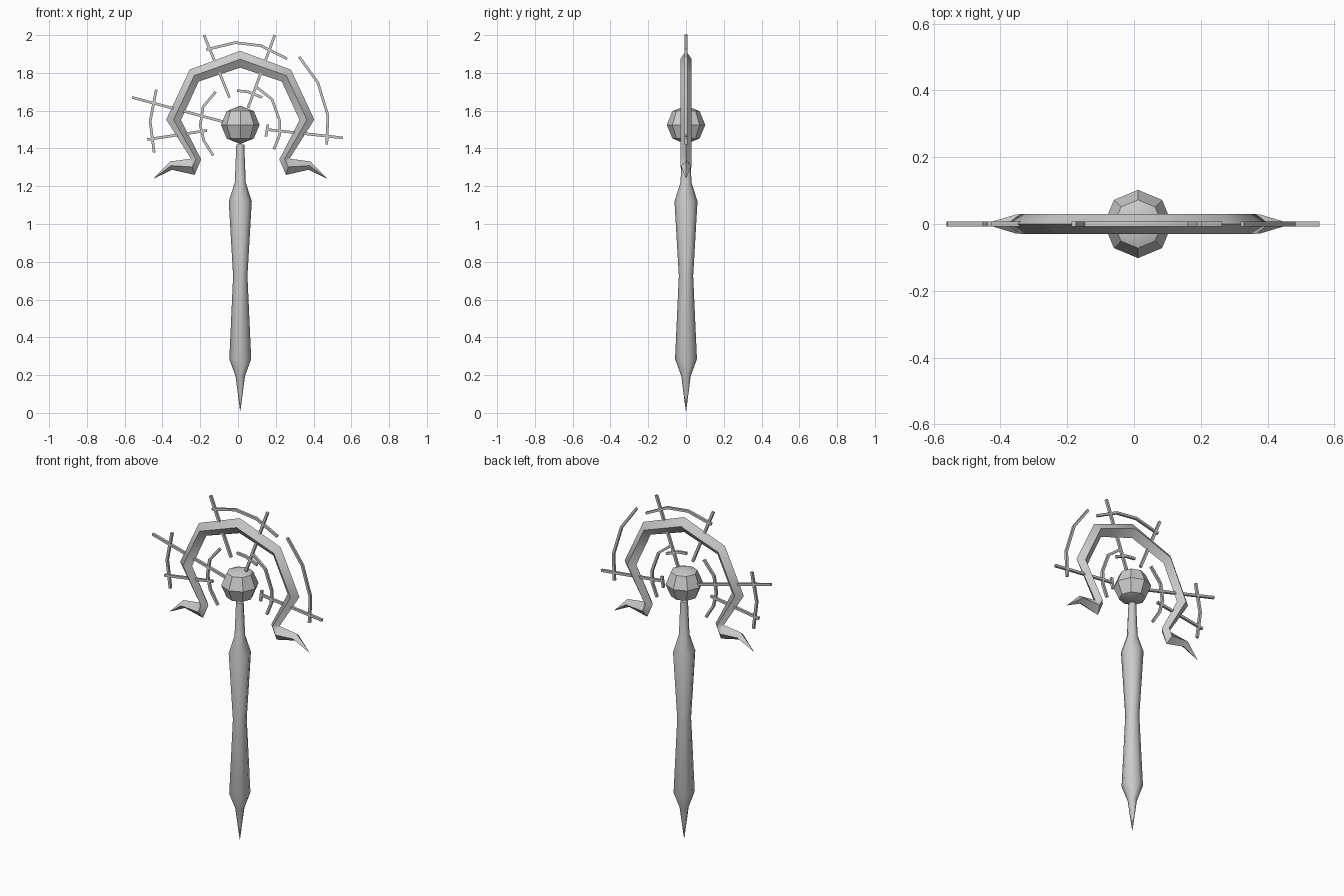
import bpy, bmesh, math
from mathutils import Vector

if "Cube" in bpy.data.objects:
    bpy.data.objects.remove(bpy.data.objects["Cube"], do_unlink=True)

AXIS = 0.012  # x of the staff's centre line

grey = bpy.data.materials.new("stone_grey")
grey.use_nodes = True
grey.diffuse_color = (0.6, 0.6, 0.6, 1)
grey.node_tree.nodes["Principled BSDF"].inputs["Base Color"].default_value = (0.6, 0.6, 0.6, 1)


def finish(name, bm, angle):
    bmesh.ops.recalc_face_normals(bm, faces=bm.faces)
    mesh = bpy.data.meshes.new(name)
    bm.to_mesh(mesh)
    bm.free()
    mesh.materials.append(grey)
    obj = bpy.data.objects.new(name, mesh)
    bpy.context.collection.objects.link(obj)
    bpy.ops.object.select_all(action="DESELECT")
    obj.select_set(True)
    bpy.context.view_layer.objects.active = obj
    bpy.ops.object.shade_smooth_by_angle(angle=math.radians(angle))
    return obj


def loft(name, rings, angle):
    """Skin a row of equal-length rings and close both ends."""
    bm = bmesh.new()
    rows = [[bm.verts.new(p) for p in ring] for ring in rings]
    n = len(rows[0])
    for a, b in zip(rows, rows[1:]):
        for i in range(n):
            j = (i + 1) % n
            bm.faces.new((a[i], a[j], b[j], b[i]))
    bm.faces.new(rows[0])
    bm.faces.new(rows[-1])
    bmesh.ops.remove_doubles(bm, verts=bm.verts, dist=0.0005)
    return finish(name, bm, angle)


def bar(name, points, half=0.007):
    """Thin square rod following a path of (x, z) points."""
    pts = [Vector((x, 0, z)) for x, z in points]
    rings = []
    for i, p in enumerate(pts):
        along = (pts[min(i + 1, len(pts) - 1)] - pts[max(i - 1, 0)]).normalized()
        side = Vector((-along.z, 0, along.x)) * half
        deep = Vector((0, half, 0))
        rings.append([p + side + deep, p + side - deep, p - side - deep, p - side + deep])
    return loft(name, rings, 30)


# Tapered staff
profile = [(0.001, 0.01), (0.025, 0.195), (0.058, 0.285), (0.038, 0.725),
           (0.061, 1.12), (0.029, 1.22), (0.021, 1.42)]
turn = [i * math.tau / 8 for i in range(8)]
loft("staff", [[(AXIS + r * math.cos(a), r * math.sin(a), z) for a in turn]
               for r, z in profile], 60)

# Faceted orb
bm = bmesh.new()
bmesh.ops.create_uvsphere(bm, u_segments=8, v_segments=4, radius=0.102)
bmesh.ops.translate(bm, verts=bm.verts, vec=(AXIS, 0, 1.525))
finish("orb", bm, 30)

# Hooked crescent: (outer x, outer z, inner x, inner z, half depth), tip to crown
half_arch = [(0.458, 1.242, 0.456, 1.241, 0.001), (0.372, 1.331, 0.362, 1.287, 0.028),
             (0.268, 1.345, 0.242, 1.26, 0.03), (0.262, 1.347, 0.207, 1.342, 0.03),
             (0.392, 1.553, 0.314, 1.55, 0.03), (0.268, 1.817, 0.22, 1.754, 0.03),
             (0, 1.917, 0, 1.828, 0.03)]


def arch_ring(side, ox, oz, ix, iz, d):
    mx, mz = (ox + ix) / 2, (oz + iz) / 2
    return [(AXIS + side * x, y, z) for x, y, z in
            ((ox, 0, oz), (mx, d, mz), (ix, 0, iz), (mx, -d, mz))]


loft("crescent", [arch_ring(-1, *p) for p in half_arch] +
     [arch_ring(1, *p) for p in half_arch[-2::-1]], 50)

# Radiating spokes
spokes = {"upper_right_spoke": [(-0.18, 2.0), (-0.045, 1.67)],
          "upper_left_spoke": [(0.195, 2.0), (0.053, 1.615)],
          "long_right_spoke": [(-0.56, 1.67), (-0.08, 1.542)],
          "short_right_spoke": [(-0.48, 1.447), (-0.164, 1.495)],
          "left_spoke": [(0.155, 1.5), (0.555, 1.456)]}
for name, path in spokes.items():
    bar(name, path)

# Broken halo arcs
arcs = {"crown_arc": [(-0.168, 1.923), (-0.016, 1.96), (0.122, 1.944), (0.26, 1.875)],
        "outer_left_arc": [(0.324, 1.885), (0.423, 1.748), (0.476, 1.574), (0.47, 1.42)],
        "outer_right_arc": [(-0.433, 1.711), (-0.465, 1.543), (-0.444, 1.379)],
        "inner_right_arc": [(-0.118, 1.7), (-0.185, 1.62), (-0.2, 1.52), (-0.18, 1.44), (-0.132, 1.363)],
        "inner_left_arc": [(0.095, 1.955 - 0.228), (0.18, 1.66), (0.222, 1.543), (0.22, 1.47), (0.19, 1.395)],
        "inner_crown_arc": [(-0.005, 1.706), (0.053, 1.7), (0.127, 1.67)],
        "left_spoke_cap": [(0.158, 1.527), (0.148, 1.463)]}
for name, path in arcs.items():
    bar(name, path)
